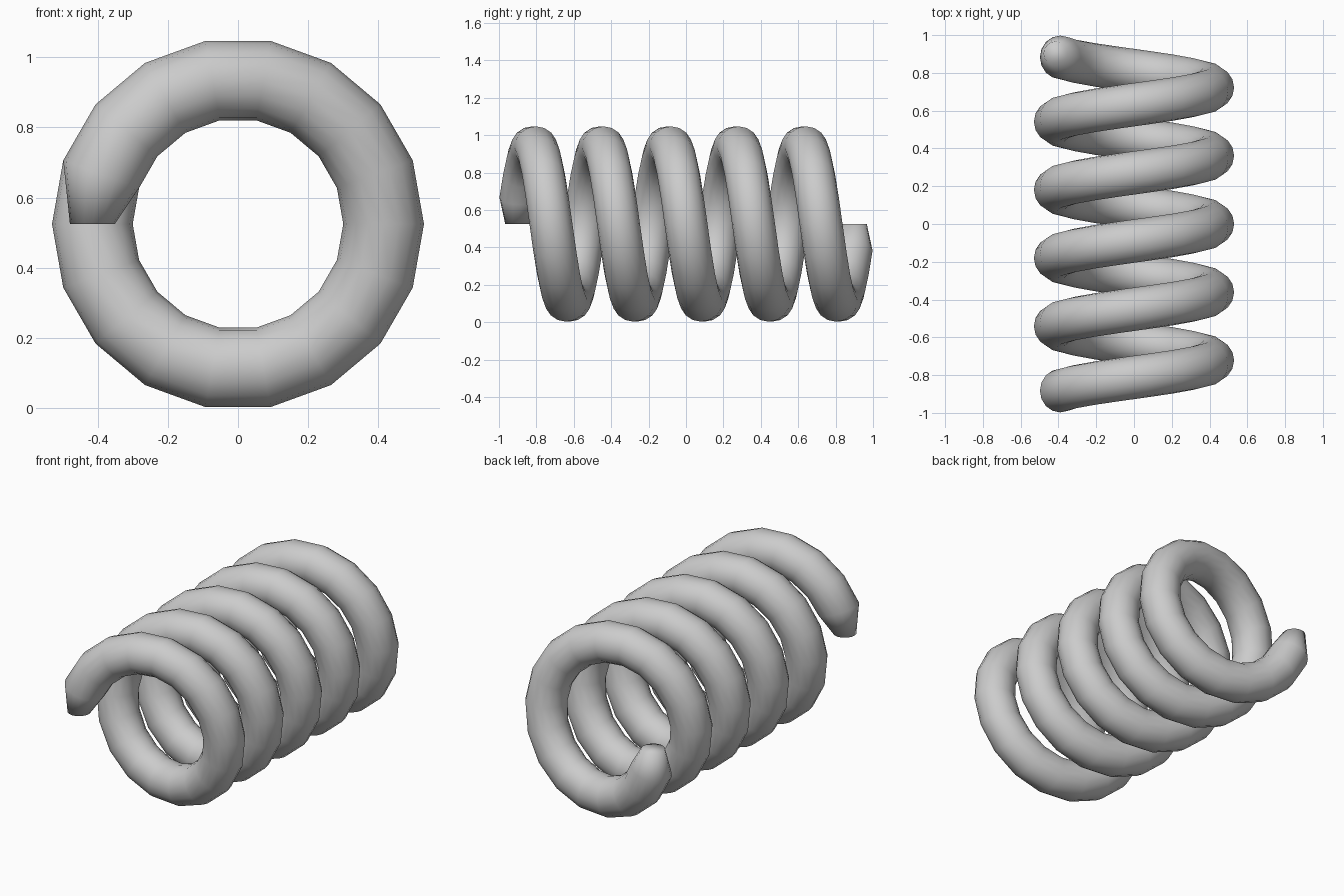
import bpy, bmesh
from math import sin, cos, pi

if "Cube" in bpy.data.objects:
    bpy.data.objects.remove(bpy.data.objects["Cube"])

COIL_R, WIRE_R, TIP_R = 0.415, 0.115, 0.064   # coil centreline, wire, narrowed wire tip
PITCH, TURNS, STEPS, SIDES = 0.361, 5, 18, 16
CENTRE_Z = 0.525

bm = bmesh.new()
total = TURNS * STEPS


def ring(i):
    """Wire cross-section in the radial plane at step i along the helix."""
    a = pi - 2 * pi * i / STEPS
    y = PITCH * (i / STEPS - TURNS / 2)
    r = TIP_R if i in (0, total) else WIRE_R
    verts = []
    for k in range(SIDES):
        t = 2 * pi * k / SIDES
        d = COIL_R + r * cos(t)
        verts.append(bm.verts.new((d * cos(a), y + r * sin(t), CENTRE_Z + d * sin(a))))
    return verts


# Sweep the wire along the coil
rings = [ring(i) for i in range(total + 1)]
for a, b in zip(rings, rings[1:]):
    for k in range(SIDES):
        n = (k + 1) % SIDES
        bm.faces.new((a[k], a[n], b[n], b[k]))

# Close the two tips
bm.faces.new(rings[0])
bm.faces.new(rings[-1])
bmesh.ops.recalc_face_normals(bm, faces=bm.faces)
for f in bm.faces:
    f.smooth = True

mesh = bpy.data.meshes.new("coil_spring")
bm.to_mesh(mesh)
bm.free()
bpy.context.collection.objects.link(bpy.data.objects.new("coil_spring", mesh))
